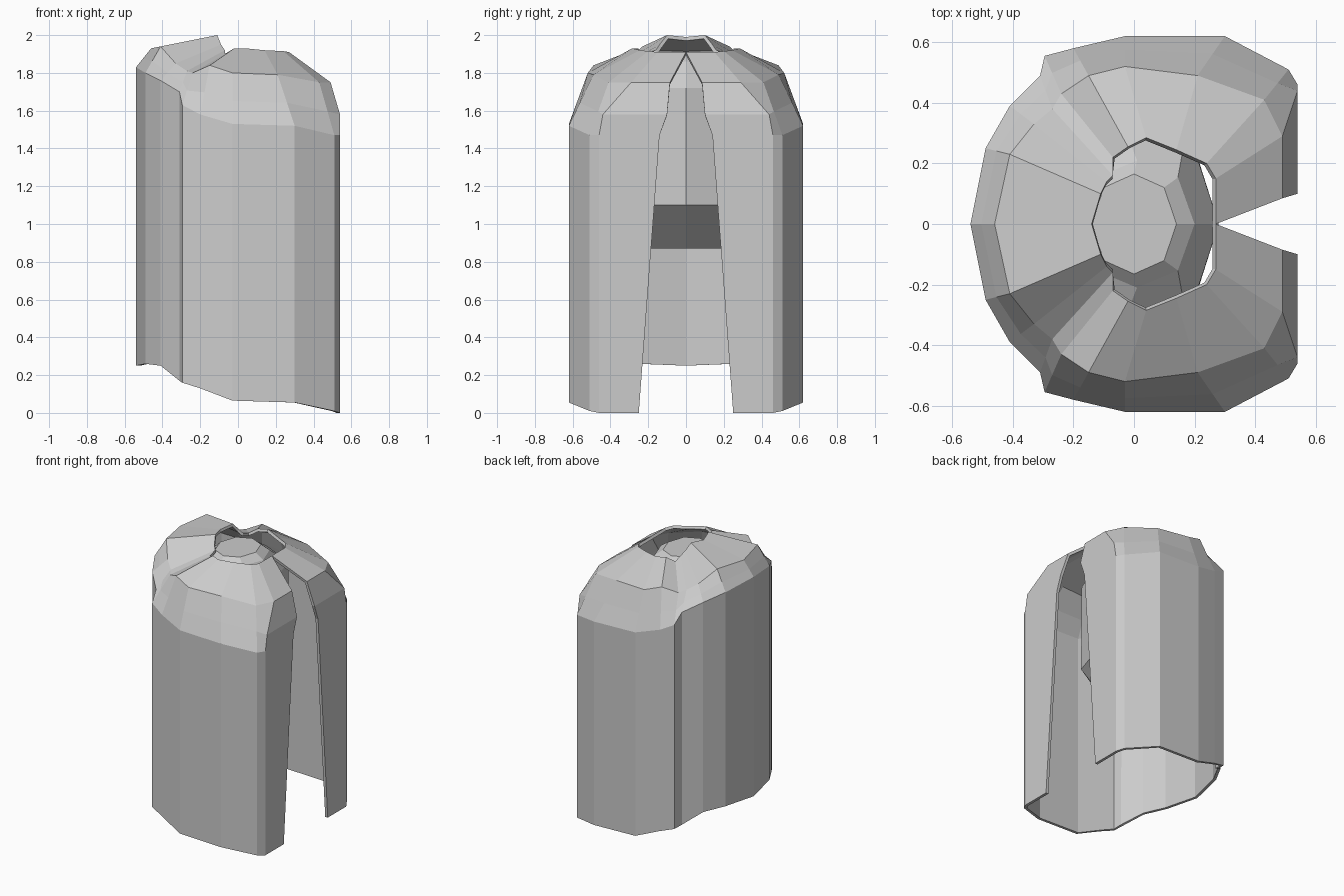
import bpy

# Half of the cloak, from the front slit round to the back centre:
# body x, y, hem z, body top z | shoulder x, y, z | neck x, y, z
COLS = [
    (.54, .14, 0, 1.47, .49, .085, 1.75, .27, 0, 1.91),
    (.54, .46, 0, 1.47, .49, .29, 1.75, .27, .15, 1.91),
    (.51, .51, .01, 1.47, .43, .41, 1.75, .24, .20, 1.915),
    (.30, .62, .055, 1.52, .21, .49, 1.79, .14, .245, 1.92),
    (-.03, .62, .065, 1.53, -.03, .52, 1.80, .04, .285, 1.93),
    (-.20, .58, .13, 1.58, -.15, .49, 1.84, -.02, .255, 1.93),
    (-.295, .555, .16, 1.63, -.24, .43, 1.80, -.07, .22, 1.90),
    (-.31, .49, .17, 1.70, -.27, .38, 1.81, -.07, .16, 1.92),
    (-.41, .39, .25, 1.76, -.33, .33, 1.85, -.09, .14, 1.95),
    (-.49, .25, .26, 1.80, -.41, .23, 1.94, -.11, .10, 2.0),
    (-.54, 0, .25, 1.83, -.46, 0, 1.93, -.14, 0, 1.99),
]


def make(name, verts, faces):
    mesh = bpy.data.meshes.new(name)
    mesh.from_pydata(verts, [], faces)
    mesh.update()
    ob = bpy.data.objects.new(name, mesh)
    bpy.context.collection.objects.link(ob)
    return ob


def column(i, c):
    body, shoulder, neck = (c[0], c[1], c[3]), c[4:7], c[7:10]
    mid = tuple(a + (b - a) * .45 for a, b in zip(body, shoulder))
    if i < 2:  # front panel stays upright up to the chest
        mid = (.54, (.10, .44)[i], 1.58)
    hem = (c[0], .25 if i == 0 else c[1], c[2])
    return [hem, body, mid, shoulder, neck]


# Cloak: thin shell, mirrored across the centre plane
verts = [v for i, c in enumerate(COLS) for v in column(i, c)]
faces = [(i * 5 + j, i * 5 + 5 + j, i * 5 + 6 + j, i * 5 + 1 + j)
         for i in range(len(COLS) - 1) for j in range(4)]
cloak = make("cloak", verts, faces)
mirror = cloak.modifiers.new("mirror", 'MIRROR')
mirror.use_axis = (False, True, False)
mirror.merge_threshold = .001
solid = cloak.modifiers.new("thickness", 'SOLIDIFY')
solid.thickness = .02
solid.offset = -1

# Inner torso: eight-sided rings, sloped shoulders, slanted underside
UNIT = [(1, 0), (.71, .73), (0, 1), (-.71, .73),
        (-1, 0), (-.71, -.73), (0, -1), (.71, -.73)]


def ring(cx, rx, ry, z):
    return [(cx + rx * u, ry * v, z) for u, v in UNIT]


rings = [ring(-.22, .22, .40, .87), ring(-.08, .36, .45, 1.10),
         ring(-.08, .36, .44, 1.72), ring(.01, .19, .21, 1.86),
         ring(0, .14, .165, 1.90)]
tv = [v for r in rings for v in r]
tf = [(k * 8 + i, k * 8 + (i + 1) % 8, k * 8 + 8 + (i + 1) % 8, k * 8 + 8 + i)
      for k in range(4) for i in range(8)]
tf += [tuple(range(7, -1, -1)), tuple(range(32, 40))]
make("inner_torso", tv, tf)
